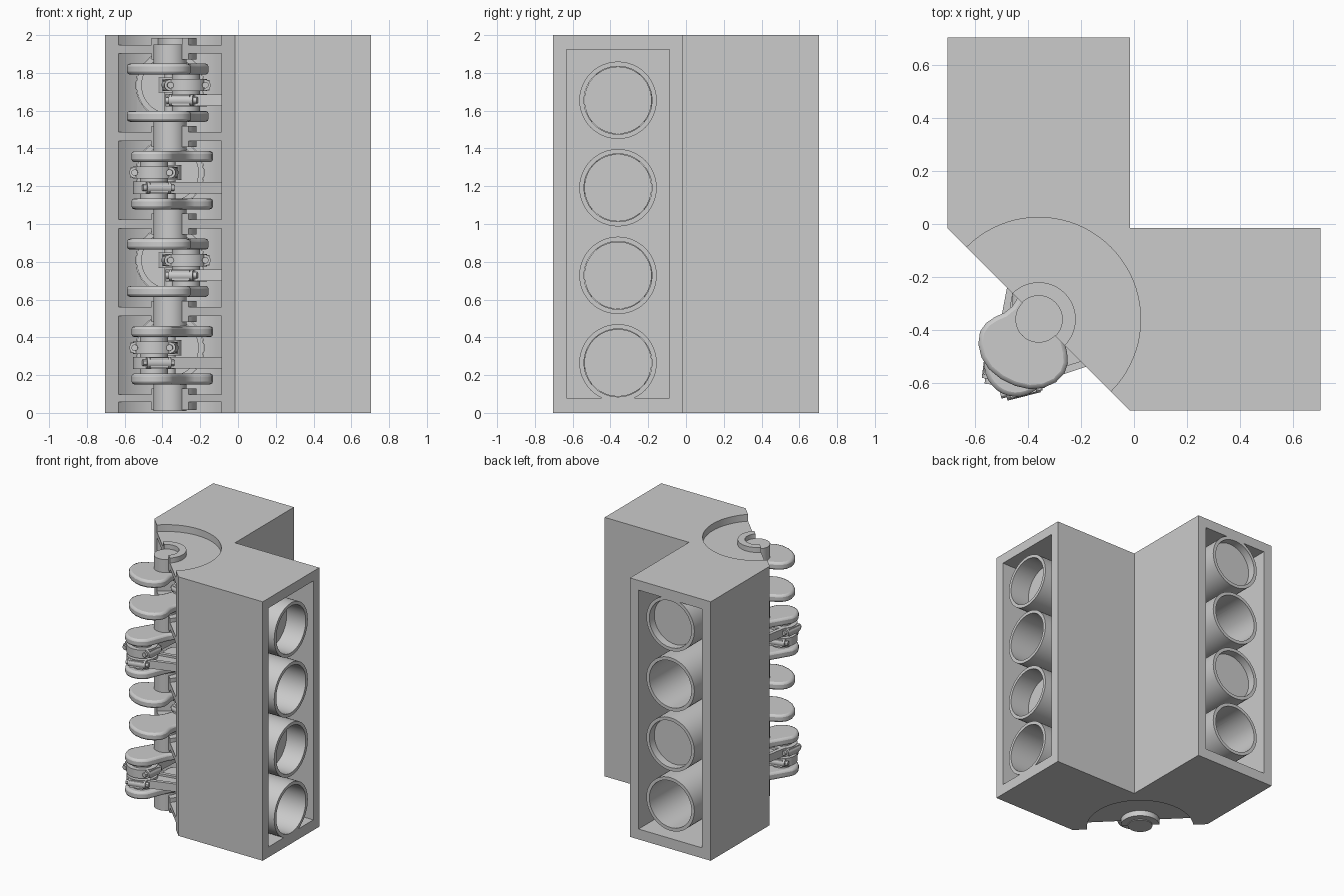
import bpy, bmesh, math
from mathutils import Matrix, Vector

if "Cube" in bpy.data.objects:
    bpy.data.objects.remove(bpy.data.objects["Cube"])

CEN = Matrix.Translation((-0.36, -0.36, 0))      # crankshaft axis
THROWS = [0.305, 0.768, 1.232, 1.695]            # mid height of each crank throw
PIN = Vector((0.085, 0.172, 0))
BANKS = [(0, -0.04), (math.pi / 2, 0.04)]        # bank direction, rod height offset


def finish(name, bm, bevel=0):
    bmesh.ops.recalc_face_normals(bm, faces=bm.faces)
    me = bpy.data.meshes.new(name)
    bm.to_mesh(me)
    bm.free()
    ob = bpy.data.objects.new(name, me)
    bpy.context.collection.objects.link(ob)
    if bevel:
        m = ob.modifiers.new("bevel", 'BEVEL')
        m.width, m.segments, m.limit_method = bevel, 2, 'ANGLE'
        m.angle_limit = math.radians(50)
    return ob


def smooth(ob):
    bpy.ops.object.select_all(action='DESELECT')
    ob.select_set(True)
    bpy.context.view_layer.objects.active = ob
    bpy.ops.object.shade_smooth_by_angle(angle=math.radians(30))


def prism(bm, pts, z0, z1, mat=Matrix()):
    lo = [bm.verts.new(mat @ Vector((x, y, z0))) for x, y in pts]
    hi = [bm.verts.new(mat @ Vector((x, y, z1))) for x, y in pts]
    bm.faces.new(lo[::-1])
    bm.faces.new(hi)
    n = len(pts)
    for i in range(n):
        bm.faces.new((lo[i], lo[(i + 1) % n], hi[(i + 1) % n], hi[i]))


def arc(r, a0, a1, n):
    return [(r * math.cos(a0 + (a1 - a0) * i / n), r * math.sin(a0 + (a1 - a0) * i / n)) for i in range(n + 1)]


def disc(bm, r, z0, z1, mat=Matrix(), n=48):
    prism(bm, arc(r, 0, math.tau, n)[:-1], z0, z1, mat)


def rect(x0, x1, y0, y1):
    return [(x0, y0), (x1, y0), (x1, y1), (x0, y1)]


def cut(ob, add):
    """Subtract the shape that add(bm) draws."""
    bm = bmesh.new()
    add(bm)
    c = finish("cutter", bm)
    carve(ob, c)


def carve(ob, c):
    m = ob.modifiers.new("cut", 'BOOLEAN')
    m.operation, m.solver, m.object = 'DIFFERENCE', 'EXACT', c
    bpy.context.view_layer.objects.active = ob
    bpy.ops.object.modifier_apply(modifier=m.name)
    bpy.data.objects.remove(c)


ALONG = Matrix.Rotation(math.pi / 2, 4, 'Y')     # turns z extrusions along +x

# engine block: two banks at right angles, cut off through the crank axis
bm = bmesh.new()
e, i = 0.705, -0.015
prism(bm, [(-e, e), (-e, i), (i, -e), (e, -e), (e, i), (i, i), (i, e)], 0, 2)
block = finish("engine_block", bm)

# crankcase bays and end recesses
for z0, z1 in [(-0.1, 0.058), (1.947, 2.1)] + [(t - 0.207, t + 0.207) for t in THROWS]:
    cut(block, lambda b: disc(b, 0.385, z0, z1, CEN, 80))

# coolant pockets around the cylinder liners, then the bores
for ang, dz in BANKS:
    bank = CEN @ Matrix.Rotation(ang, 4, 'Z')
    bm = bmesh.new()
    prism(bm, rect(0.46, 1.2, -0.272, 0.272), 0.08, 1.925, bank)
    pocket = finish("pocket_cutter", bm)
    mats = [bank @ Matrix.Translation((0, 0, t + dz)) @ ALONG for t in THROWS]
    for m in mats:
        cut(pocket, lambda b: disc(b, 0.205, 0.3, 1.4, m))
    carve(block, pocket)
    for m in mats:
        cut(block, lambda b: disc(b, 0.18, 0.31, 1.4, m))
smooth(block)

# half-round main bearing saddles
bm = bmesh.new()
a = -math.pi / 4
ring = arc(0.14, a, a + math.pi, 24) + arc(0.089, a + math.pi, a, 20)
spans = [(0.015, 0.13), (1.87, 1.985)]
spans += [((p + q) / 2 - 0.055, (p + q) / 2 + 0.055) for p, q in zip(THROWS, THROWS[1:])]
for z0, z1 in spans:
    prism(bm, ring, z0, z1, CEN)
smooth(finish("main_bearing_saddles", bm))

# crankshaft main journals and crank pins
bm = bmesh.new()
ends = [0.01] + [z for t in THROWS for z in (t - 0.125, t + 0.125)] + [1.95]
for z0, z1 in zip(ends[::2], ends[1::2]):
    disc(bm, 0.088, z0, z1, CEN)
for k, t in enumerate(THROWS):
    s = 1 if k % 2 else -1
    disc(bm, 0.075, t - 0.125, t + 0.125, CEN @ Matrix.Translation(PIN * s), 32)
smooth(finish("crankshaft_journals", bm))

# crank webs: u points to the counterweight, the other end holds the pin
half = [(0.265, 0.03), (0.252, 0.085), (0.225, 0.13), (0.185, 0.163), (0.14, 0.178),
        (0.1, 0.172), (0.065, 0.152), (0.035, 0.127), (0, 0.111), (-0.05, 0.106), (-0.12, 0.112)]
pin_end = [(x - 0.192, y) for x, y in arc(0.12, math.pi * 0.55, math.pi * 1.45, 14)]
web = half + pin_end + [(x, -y) for x, y in half[::-1]]
bm = bmesh.new()
for k, t in enumerate(THROWS):
    s = 1 if k % 2 else -1
    rot = Matrix.Rotation(math.atan2(-PIN.y * s, -PIN.x * s), 4, 'Z')
    for z in (t - 0.125, t + 0.125):
        prism(bm, web, z - 0.029, z + 0.029, CEN @ rot)
smooth(finish("crank_webs", bm, 0.016))

# connecting rods and pistons
ROD = 0.7
for b, (ang, dz) in enumerate(BANKS):
    back = Matrix.Rotation(-ang, 4, 'Z')
    for k, t in enumerate(THROWS):
        p = back @ (PIN * (1 if k % 2 else -1))   # pin seen from the bank
        wrist = p.x + math.sqrt(ROD ** 2 - p.y ** 2)
        bank = CEN @ Matrix.Rotation(ang, 4, 'Z') @ Matrix.Translation((0, 0, t + dz))
        rod = bank @ Matrix.Translation(p) @ Matrix.Rotation(-math.asin(p.y / ROD), 4, 'Z')

        bm = bmesh.new()
        disc(bm, 0.11, -0.032, 0.032, rod, 40)
        disc(bm, 0.06, -0.04, 0.04, rod @ Matrix.Translation((ROD, 0, 0)), 32)
        prism(bm, [(0.08, -0.065), (0.66, -0.04), (0.66, 0.04), (0.08, 0.065)], -0.014, 0.014, rod)
        for s in (-1, 1):
            # shank flange, cap ear and bolt
            prism(bm, [(0.06, s * 0.085), (0.66, s * 0.045), (0.66, s * 0.028), (0.06, s * 0.055)],
                  -0.03, 0.03, rod)
            ear = rod @ Matrix.Translation((0, s * 0.093, 0))
            prism(bm, rect(-0.05, 0.05, -0.025, 0.025), -0.028, 0.028, ear)
            disc(bm, 0.03, -0.065, 0.065, ear @ ALONG, 20)
            disc(bm, 0.017, -0.085, 0.085, ear @ ALONG, 12)
        smooth(finish(f"connecting_rod_{b}_{k}", bm))

        # hollow piston turned from a profile
        bm = bmesh.new()
        prof = [(0, 0.14), (0.178, 0.14), (0.178, -0.1), (0.15, -0.1), (0.15, 0.08), (0, 0.08)]
        vs = [bm.verts.new((r, 0, z)) for r, z in prof]
        es = [bm.edges.new(q) for q in zip(vs, vs[1:])]
        bmesh.ops.spin(bm, geom=vs + es, cent=(0, 0, 0), axis=(0, 0, 1), angle=math.tau, steps=48)
        bmesh.ops.remove_doubles(bm, verts=bm.verts, dist=1e-5)
        disc(bm, 0.03, -0.15, 0.15, Matrix.Rotation(math.pi / 2, 4, 'Y'), 20)
        bmesh.ops.transform(bm, verts=bm.verts, matrix=bank @ Matrix.Translation((wrist, 0, 0)) @ ALONG)
        smooth(finish(f"piston_{b}_{k}", bm))
